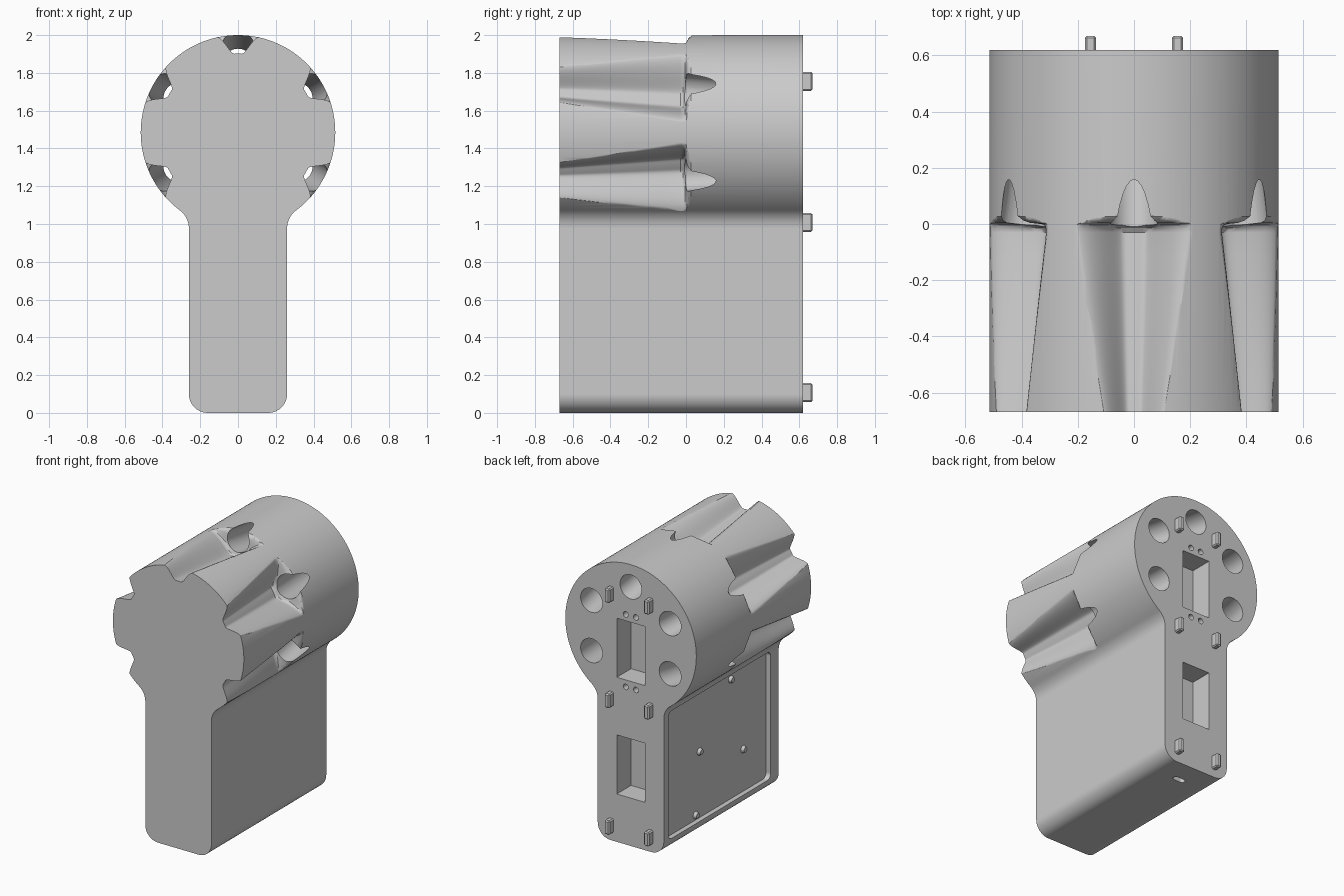
import bpy, bmesh
from math import pi, sin, cos, sqrt, radians, atan2
from mathutils import Matrix, Vector

cube = bpy.data.objects.get("Cube")
if cube:
    bpy.data.objects.remove(cube)

R, CZ = 0.515, 1.485            # barrel radius and axis height
W, FIL, COR = 0.26, 0.12, 0.1   # grip half width, neck fillet, bottom corner
FRONT, BACK = -0.67, 0.62

gray = bpy.data.materials.new("plain_gray")
gray.use_nodes = True
COL = (0.6, 0.6, 0.6, 1)
gray.diffuse_color = COL
gray.node_tree.nodes["Principled BSDF"].inputs["Base Color"].default_value = COL


def make(name, bm):
    bmesh.ops.recalc_face_normals(bm, faces=bm.faces)
    mesh = bpy.data.meshes.new(name)
    bm.to_mesh(mesh)
    bm.free()
    mesh.materials.append(gray)
    ob = bpy.data.objects.new(name, mesh)
    bpy.context.collection.objects.link(ob)
    return ob


def loft(bm, rings, mat=Matrix()):
    """Closed skin through rings of equal point count."""
    rows = [[bm.verts.new(mat @ Vector(p)) for p in ring] for ring in rings]
    n = len(rows[0])
    for a, b in zip(rows, rows[1:]):
        for i in range(n):
            bm.faces.new((a[i], a[(i + 1) % n], b[(i + 1) % n], b[i]))
    bm.faces.new(rows[0])
    bm.faces.new(rows[-1][::-1])


def box(bm, center, size):
    mat = Matrix.Translation(center) @ Matrix.Diagonal((*size, 1))
    return bmesh.ops.create_cube(bm, size=1, matrix=mat)["verts"]


def rod(bm, center, axis, radius, length, seg=24, tip=None):
    rot = Vector(axis).to_track_quat("Z", "Y").to_matrix().to_4x4()
    bmesh.ops.create_cone(bm, cap_ends=True, segments=seg, radius1=radius,
                          radius2=radius if tip is None else tip, depth=length,
                          matrix=Matrix.Translation(center) @ rot)


def arc(cx, cz, r, a0, a1, n):
    return [(cx + r * cos(a0 + (a1 - a0) * i / n), cz + r * sin(a0 + (a1 - a0) * i / n))
            for i in range(n + 1)]


# Body: round barrel flowing through a fillet into the grip
drop = sqrt((R + FIL) ** 2 - (W + FIL) ** 2)
tangent = atan2(-drop, W + FIL)
half = arc(W - COR, COR, COR, -pi / 2, 0, 10)
half += arc(W + FIL, CZ - drop, FIL, pi, pi + tangent, 10)
half += arc(0, CZ, R, tangent, pi / 2, 60)[1:]
outline = half + [(-x, z) for x, z in half[-2::-1]]
bm = bmesh.new()
loft(bm, [[(x, y, z) for x, z in outline] for y in (FRONT, BACK)])
body = make("body", bm)

SPOKES = [Matrix.Translation((0, 0, CZ)) @ Matrix.Rotation(radians(a), 4, "Y")
          for a in (-120, -60, 0, 60, 120)]


# Flutes: rounded channels that widen and deepen toward the barrel step
def flute_ring(y, floor, spread):
    pts = []
    for i in range(-16, 17):
        t = i / 16
        s = max(0, (abs(t) - 0.2) / 0.8)
        r = floor + (R + 0.003 - floor) * s * s * (3 - 2 * s)
        a = radians(spread) * t
        pts.append((r * sin(a), y, r * cos(a)))
    a = radians(spread)
    return pts + [(0.62 * sin(b), y, 0.62 * cos(b)) for b in (a, 0, -a)]


sections = [(-0.7 + 0.67 * i / 8, 0.42 - 0.075 * i / 8, 12.5 + 13 * i / 8) for i in range(9)]
sections += [(-0.015, 0.355, 25.5), (-0.004, 0.38, 25.2), (0, 0.42, 25),
             (0.004, 0.475, 24.5), (0.012, 0.5, 24), (0.03, R + 0.002, 23)]
bm = bmesh.new()
for m in SPOKES:
    loft(bm, [flute_ring(*s) for s in sections], m)
flutes = make("flute_cutter", bm)

# Tilted bores running from the back face into the flutes
bm = bmesh.new()
for m in SPOKES:
    rod(bm, m @ Vector((0, 0.325, 0.403)), m.to_3x3() @ Vector((0, -1, 0.156)), 0.085, 0.76, 40)
bores = make("bore_cutter", bm)

# Pockets: two back sockets, small holes, side panel recess, bottom slot
bm = bmesh.new()
for z in (1.38, 0.55):
    box(bm, (0, BACK, z), (0.22, 0.32, 0.42))
for x in (-0.04, 0.04):
    for z in (1.635, 1.12):
        rod(bm, (x, BACK, z), (0, 1, 0), 0.02, 0.12, 16)
panel = box(bm, (-W, -0.005, 0.545), (0.07, 1.15, 0.91))
corners = {e for v in panel for e in v.link_edges
           if abs(e.verts[0].co.x - e.verts[1].co.x) > 0.05}
bmesh.ops.bevel(bm, geom=list(corners), offset=0.04, segments=5, affect="EDGES", profile=0.5)
slot = arc(0.025, 0.45, 0.02, -pi / 2, pi / 2, 8) + arc(-0.025, 0.45, 0.02, pi / 2, 1.5 * pi, 8)
loft(bm, [[(x, y, z) for x, y in slot] for z in (-0.05, 0.06)])
pockets = make("pocket_cutter", bm)

bpy.context.view_layer.objects.active = body
for cutter in (flutes, bores, pockets):
    cutter.hide_render = True
    mod = body.modifiers.new("cut", "BOOLEAN")
    mod.operation, mod.solver, mod.object = "DIFFERENCE", "EXACT", cutter
    bpy.ops.object.modifier_apply(modifier=mod.name)
    bpy.data.objects.remove(cutter)

bpy.ops.object.select_all(action="DESELECT")
body.select_set(True)
bpy.ops.object.shade_smooth_by_angle(angle=radians(32))
weighted = body.modifiers.new("weighted", "WEIGHTED_NORMAL")
weighted.keep_sharp = True

# Locating pins on the back face, with chamfered corners
bm = bmesh.new()
for x in (-0.155, 0.155):
    for z in (1.755, 1.008, 0.107):
        verts = box(bm, (x, BACK + 0.015, z), (0.04, 0.07, 0.1))
        edges = {e for v in verts for e in v.link_edges}
        bmesh.ops.bevel(bm, geom=list(edges), offset=0.008, segments=1, affect="EDGES")
make("locating_pins", bm)

# Small screw heads on the recessed side panel
bm = bmesh.new()
for y, z in ((0.17, 0.56), (-0.32, 0.39), (-0.18, 0.94), (0.215, 0.125)):
    rod(bm, (-W + 0.027, y, z), (-1, 0, 0), 0.028, 0.025, 20, 0.018)
make("panel_screws", bm)
